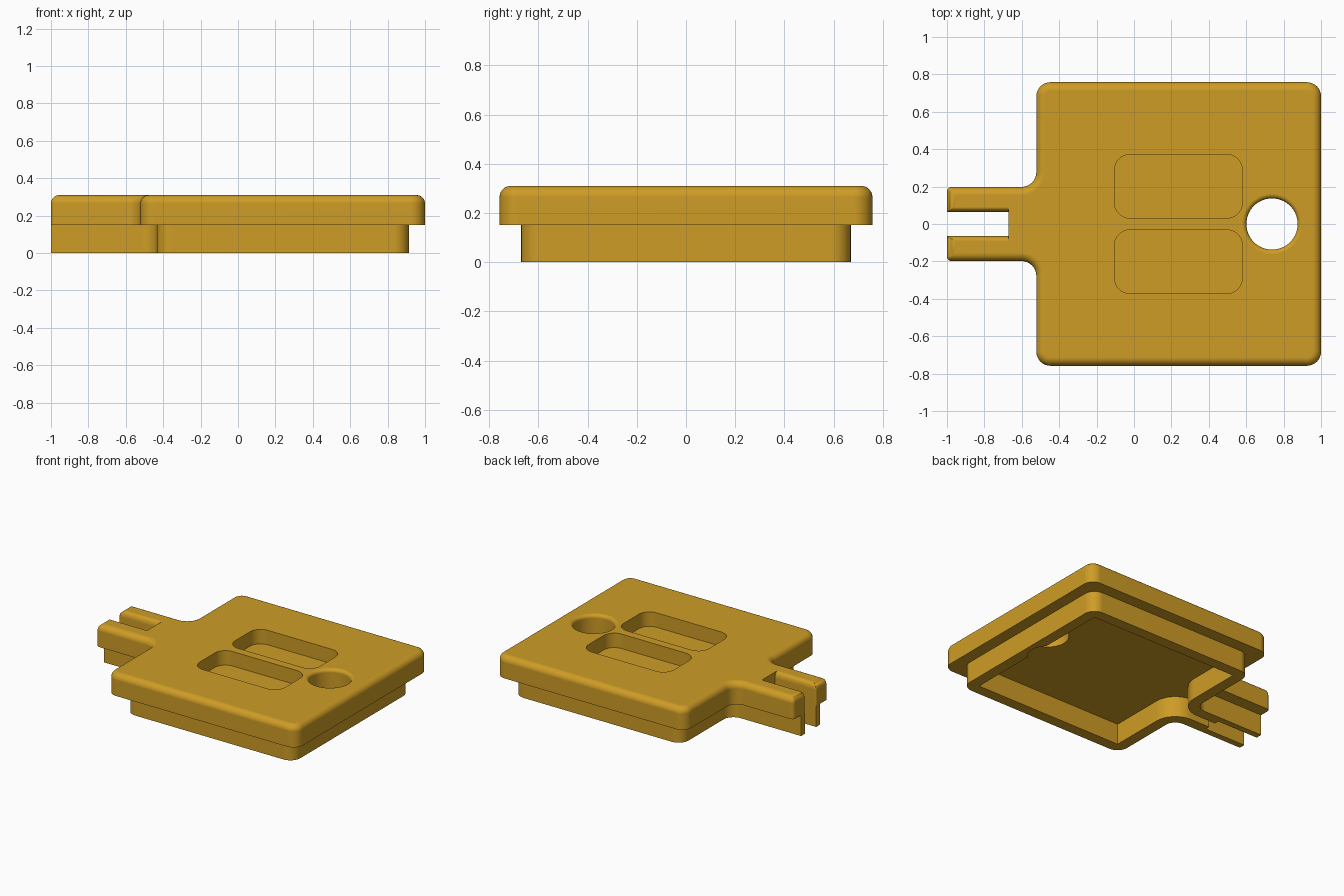
import bpy, bmesh, math
from mathutils import Vector

if "Cube" in bpy.data.objects:
    bpy.data.objects.remove(bpy.data.objects["Cube"])

amber = bpy.data.materials.new("amber")
amber.diffuse_color = (0.62, 0.335, 0.019, 1)
amber.use_nodes = True
amber.node_tree.nodes["Principled BSDF"].inputs["Base Color"].default_value = amber.diffuse_color
SEG = 8
Z_LEDGE, Z_TOP = 0.151, 0.31


def rounded(corners, closed=True):
    """Round each (x, y, radius) corner of a right-angled outline."""
    pts, n = [], len(corners)
    for i, (x, y, r) in enumerate(corners):
        p = Vector((x, y))
        if not closed and i in (0, n - 1):
            pts.append(p)
            continue
        a, b = corners[i - 1], corners[(i + 1) % n]
        u = (Vector(a[:2]) - p).normalized()
        v = (Vector(b[:2]) - p).normalized()
        for k in range(SEG + 1):
            t = math.pi / 2 * k / SEG
            pts.append(p + r * (u + v) - r * (v * math.cos(t) + u * math.sin(t)))
    return pts


def mirrored(half):
    return half + [(x, -y, r) for x, y, r in reversed(half)]


def finish(bm, name):
    bmesh.ops.remove_doubles(bm, verts=bm.verts, dist=1e-5)
    bmesh.ops.recalc_face_normals(bm, faces=bm.faces)
    me = bpy.data.meshes.new(name)
    bm.to_mesh(me)
    bm.free()
    me.materials.append(amber)
    ob = bpy.data.objects.new(name, me)
    bpy.context.collection.objects.link(ob)
    return ob


def loft(name, rings):
    """Skin a stack of (points, z) rings and cap both ends."""
    bm = bmesh.new()
    loops = [[bm.verts.new((p[0], p[1], z)) for p in pts] for pts, z in rings]
    for a, b in zip(loops, loops[1:]):
        for i in range(len(a)):
            j = (i + 1) % len(a)
            bm.faces.new((a[i], a[j], b[j], b[i]))
    bm.faces.new(loops[0][::-1])
    bm.faces.new(loops[-1])
    return finish(bm, name)


def carve(ob, cutters):
    """Subtract the cutters and keep the plain mesh result."""
    for c in cutters:
        m = ob.modifiers.new("cut", 'BOOLEAN')
        m.operation, m.solver, m.object = 'DIFFERENCE', 'EXACT', c
    dg = bpy.context.evaluated_depsgraph_get()
    mesh = bpy.data.meshes.new_from_object(ob.evaluated_get(dg))
    ob.modifiers.clear()
    ob.data = mesh
    mesh.materials.clear()
    mesh.materials.append(amber)


def smooth(ob):
    bpy.ops.object.select_all(action='DESELECT')
    ob.select_set(True)
    bpy.context.view_layer.objects.active = ob
    bpy.ops.object.shade_smooth_by_angle(angle=math.radians(30))
    ob.modifiers.new("weighted", 'WEIGHTED_NORMAL').keep_sharp = True


def plate_outline(d):
    """Body with forked tab, shrunk by d for the rounded top edge."""
    s = 0.064 + 0.6 * d
    tip = max(0.025 - d, 0)
    return rounded(mirrored([
        (-0.67, s, 0), (-1 + d, s, max(0.01 - d, 0)), (-1 + d, 0.198 - d, tip),
        (-0.522 + d, 0.198 - d, 0.08 + d), (-0.522 + d, 0.758 - d, 0.075 - d),
        (1 - d, 0.758 - d, 0.075 - d)]))


# Cover plate with rounded top edge
R = 0.045
rings = [(plate_outline(0), Z_LEDGE)]
for k in range(SEG + 1):
    t = math.pi / 2 * k / SEG
    rings.append((plate_outline(R * (1 - math.cos(t))), Z_TOP - R + R * math.sin(t)))
plate = loft("cover_plate", rings)

# Two blind pockets
pockets = []
for s in (1, -1):
    y0, y1 = sorted((s * 0.031, s * 0.372))
    pts = rounded([(x, y, 0.085) for x, y in
                   ((-0.105, y0), (0.58, y0), (0.58, y1), (-0.105, y1))])
    pockets.append(loft("pocket_cutter", [(pts, 0.205), (pts, 0.4)]))

# Round through hole with flared lip, also notching the rim
F = 0.025


def circle(r):
    return [(0.738 + r * math.cos(a * math.tau / 64), r * math.sin(a * math.tau / 64))
            for a in range(64)]


lip = [(circle(0.137), -0.1)]
for k in range(6):
    t = math.pi / 2 * k / 6
    lip.append((circle(0.137 + F * (1 - math.cos(t))), Z_TOP - F + F * math.sin(t)))
lip += [(circle(0.137 + F), Z_TOP), (circle(0.137 + F), 0.4)]
hole = loft("hole_cutter", lip)
carve(plate, pockets + [hole])
smooth(plate)

# Hollow lower rim with two prongs, open at the tab end
outer = rounded(mirrored([
    (-1, 0.109, 0), (-0.67, 0.109, 0), (-0.66, 0.109, 0), (-0.434, 0.109, 0.08),
    (-0.434, 0.67, 0.08), (0.914, 0.67, 0.08)]), closed=False)
inner = rounded(mirrored([
    (-1, 0.064, 0), (-0.67, 0.064, 0), (-0.67, 0.03, 0), (-0.354, 0.03, 0.16),
    (-0.354, 0.59, 0), (0.834, 0.59, 0)]), closed=False)
bm = bmesh.new()
rows = [[bm.verts.new((p.x, p.y, z)) for p in pts]
        for pts, z in ((outer, Z_LEDGE), (outer, 0), (inner, 0), (inner, Z_LEDGE))]
for a, b in zip(rows, rows[1:] + rows[:1]):
    for i in range(len(a) - 1):
        bm.faces.new((a[i], a[i + 1], b[i + 1], b[i]))
for i in (0, -1):
    bm.faces.new([r[i] for r in rows])
rim = finish(bm, "lower_rim")
carve(rim, [hole])
smooth(rim)

for c in pockets + [hole]:
    bpy.data.objects.remove(c)
